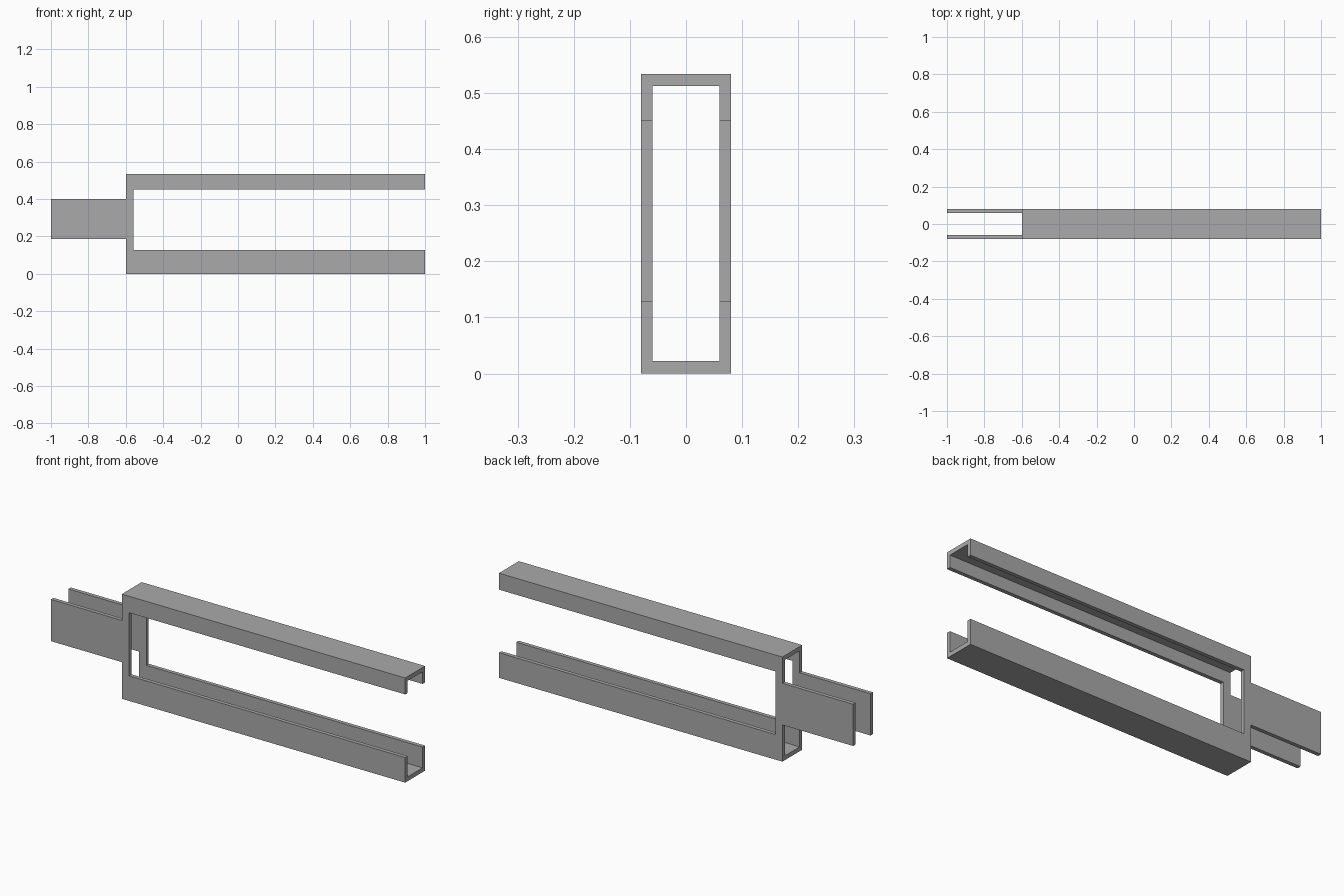
import bpy
import bmesh

cube = bpy.data.objects.get("Cube")
if cube:
    bpy.data.objects.remove(cube, do_unlink=True)

LENGTH, WIDTH, HEIGHT = 2.0, 0.16, 0.534
WALL_Y, WALL_Z = 0.02, 0.022

grey = bpy.data.materials.new("plain grey")
grey.use_nodes = True
colour = (0.4, 0.4, 0.4, 1)
grey.diffuse_color = colour
grey.node_tree.nodes["Principled BSDF"].inputs["Base Color"].default_value = colour


def add_object(name, bm):
    bmesh.ops.recalc_face_normals(bm, faces=bm.faces)
    mesh = bpy.data.meshes.new(name)
    bm.to_mesh(mesh)
    bm.free()
    mesh.materials.append(grey)
    obj = bpy.data.objects.new(name, mesh)
    bpy.context.collection.objects.link(obj)
    return obj


def box_cutter(name, x0, x1, z0, z1):
    bm = bmesh.new()
    bmesh.ops.create_cube(bm, size=1)
    for v in bm.verts:
        v.co.x = x1 if v.co.x > 0 else x0
        v.co.z = z1 if v.co.z > 0 else z0
    obj = add_object(name, bm)
    obj.hide_render = True
    return obj


def ring(bm, x, inset_y, inset_z):
    y, z0, z1 = WIDTH / 2 - inset_y, inset_z, HEIGHT - inset_z
    return [bm.verts.new((x, a, b)) for a, b in ((-y, z0), (y, z0), (y, z1), (-y, z1))]


# Rectangular tube running the full length, open at both ends
bm = bmesh.new()
half = LENGTH / 2
outer = [ring(bm, x, 0, 0) for x in (-half, half)]
inner = [ring(bm, x, WALL_Y, WALL_Z) for x in (-half, half)]
for i in range(4):
    j = (i + 1) % 4
    for a, b in (outer, inner, (outer[0], inner[0]), (outer[1], inner[1])):
        bm.faces.new((a[i], a[j], b[j], b[i]))
frame = add_object("channel_frame", bm)

# Long side opening, then the steps above and below the rear tabs
cutters = [
    box_cutter("side_opening_cutter", -0.56, 1.2, 0.128, 0.45),
    box_cutter("upper_step_cutter", -1.2, -0.6, 0.40, 0.8),
    box_cutter("lower_step_cutter", -1.2, -0.6, -0.2, 0.187),
]
bpy.context.view_layer.objects.active = frame
for cutter in cutters:
    mod = frame.modifiers.new(cutter.name, 'BOOLEAN')
    mod.operation = 'DIFFERENCE'
    mod.solver = 'EXACT'
    mod.object = cutter
    bpy.ops.object.modifier_apply(modifier=mod.name)
for cutter in cutters:
    bpy.data.objects.remove(cutter, do_unlink=True)
